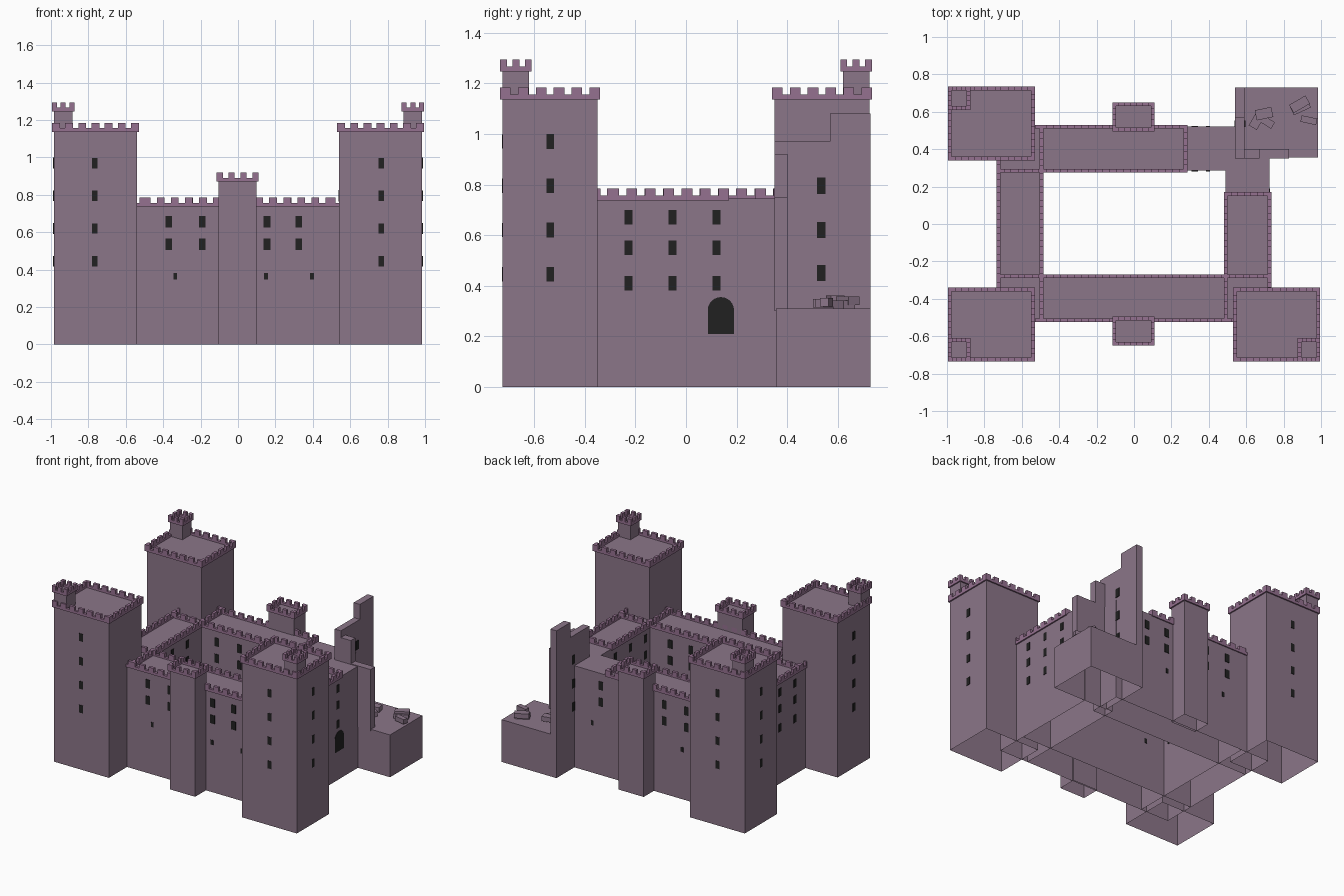
import bpy, bmesh, math
from mathutils import Matrix, Vector

if "Cube" in bpy.data.objects:
    bpy.data.objects.remove(bpy.data.objects["Cube"], do_unlink=True)


def material(name, rgb):
    m = bpy.data.materials.new(name)
    m.use_nodes = True
    m.diffuse_color = (*rgb, 1)
    m.node_tree.nodes["Principled BSDF"].inputs["Base Color"].default_value = (*rgb, 1)
    return m


STONE = material("mauve stone", (0.26, 0.18, 0.25))
TRIM = material("plum battlement", (0.30, 0.165, 0.28))
DARK = material("dark opening", (0.015, 0.015, 0.015))


def add_box(bm, x0, x1, y0, y1, z0, z1, open_base=False, spin=0):
    size = Matrix.Diagonal((x1 - x0, y1 - y0, z1 - z0, 1))
    place = Matrix.Translation(((x0 + x1) / 2, (y0 + y1) / 2, (z0 + z1) / 2))
    turn = Matrix.Rotation(math.radians(spin), 4, 'Z')
    verts = bmesh.ops.create_cube(bm, size=1, matrix=place @ turn @ size)["verts"]
    if open_base:
        faces = {f for v in verts for f in v.link_faces}
        low = [f for f in faces if f.normal.z < -0.5 or f.calc_center_median().z < z0 + 1e-4]
        bmesh.ops.delete(bm, geom=low, context='FACES_ONLY')


def finish(bm, name, mat):
    mesh = bpy.data.meshes.new(name)
    bm.to_mesh(mesh)
    bm.free()
    mesh.materials.append(mat)
    obj = bpy.data.objects.new(name, mesh)
    bpy.context.collection.objects.link(obj)
    return obj


def block(name, x0, x1, y0, y1, z0, z1, open_base=True):
    bm = bmesh.new()
    add_box(bm, x0, x1, y0, y1, z0, z1, open_base)
    finish(bm, name, STONE)


def battlement(name, x0, x1, y0, y1, z, pitch=0.075, out=0.01, thick=0.02):
    """Overhanging ring wall with evenly spaced merlons, one on each corner."""
    x0, x1, y0, y1 = x0 - out, x1 + out, y0 - out, y1 + out
    bm = bmesh.new()
    band, top, width = z + 0.016, z + 0.044, pitch * 0.56
    for a in (y0, y1 - thick):
        add_box(bm, x0, x1, a, a + thick, z - 0.004, band)
        n = round((x1 - x0 - width) / pitch)
        for i in range(n + 1):
            s = x0 + (x1 - x0 - width) * i / n
            add_box(bm, s, s + width, a, a + thick, band, top)
    for a in (x0, x1 - thick):
        add_box(bm, a, a + thick, y0 + thick, y1 - thick, z - 0.004, band)
        n = round((y1 - y0 - width) / pitch)
        for i in range(n + 1):
            s = y0 + (y1 - y0 - width) * i / n
            add_box(bm, a, a + thick, s, s + width, band, top)
    finish(bm, name, TRIM)


def windows(name, axis, wall, across, heights, w, h):
    """Thin dark plates on a wall at x=wall or y=wall."""
    bm = bmesh.new()
    for c in across:
        for z in heights:
            u, t = (c - w / 2, c + w / 2), (wall - 0.003, wall + 0.003)
            xy = (*t, *u) if axis == 'x' else (*u, *t)
            add_box(bm, *xy, z - h / 2, z + h / 2)
    finish(bm, name, DARK)


# Corner towers with their lookout turrets
TOWER_ROWS = (0.445, 0.62, 0.795, 0.97)
for label, sx, sy in (("front_left", 1, -1), ("front_right", -1, -1), ("back_right", -1, 1)):
    xs = sorted((sx * 0.54, sx * 0.985))
    ys = sorted((sy * 0.35, sy * 0.725))
    block(label + "_tower", *xs, *ys, 0, 1.14)
    battlement(label + "_tower_battlement", *xs, *ys, 1.14)
    tx = sorted((sx * 0.885, sx * 0.985))
    ty = sorted((sy * 0.62, sy * 0.725))
    block(label + "_turret", *tx, *ty, 1.13, 1.25)
    battlement(label + "_turret_battlement", *tx, *ty, 1.25, pitch=0.048)
    windows(label + "_tower_end_windows", 'y', sy * 0.725, [sx * 0.765], TOWER_ROWS, 0.03, 0.056)
    windows(label + "_tower_side_windows", 'x', sx * 0.985, [sy * 0.537], TOWER_ROWS, 0.03, 0.058)

# Four wings around the open courtyard: block, then the stretch carrying battlements
WING = 0.745
block("front_wing", -0.725, 0.725, -0.515, -0.28, 0, WING)
battlement("front_wing_battlement", -0.725, 0.725, -0.515, -0.28, WING - 0.004)
block("back_wing", -0.725, 0.592, 0.285, 0.522, 0, WING)
battlement("back_wing_battlement", -0.725, 0.275, 0.285, 0.52, WING - 0.004)
block("right_wing", -0.725, -0.495, -0.515, 0.52, 0, WING)
battlement("right_wing_battlement", -0.725, -0.495, -0.515, 0.52, WING - 0.004)
block("left_wing", 0.49, 0.725, -0.515, 0.36, 0, WING)
battlement("left_wing_battlement", 0.49, 0.725, -0.515, 0.16, WING - 0.004)

# Wing windows, on the outer and courtyard faces
for label, sy, walls in (("front", -1, (-0.515, -0.28)), ("back", 1, (0.522, 0.285))):
    for side, wall in zip(("outer", "court"), walls):
        windows(f"{label}_wing_{side}_windows", 'y', wall,
                (-0.37, -0.19, 0.155, 0.325), (0.535, 0.655), 0.035, 0.062)
        windows(f"{label}_wing_{side}_slits", 'y', wall, (-0.335, 0.15, 0.395), (0.365,), 0.02, 0.034)
for label, walls in (("left", (0.725, 0.49)), ("right", (-0.725, -0.495))):
    for side, wall in zip(("outer", "court"), walls):
        windows(f"{label}_wing_{side}_windows", 'x', wall,
                (-0.227, -0.053, 0.12), (0.41, 0.55, 0.67), 0.031, 0.057)

# Middle turrets on the front and back
for label, sy in (("front", -1), ("back", 1)):
    ys = sorted((sy * 0.505, sy * 0.64))
    block(label + "_middle_turret", -0.105, 0.1, *ys, 0, 0.875)
    battlement(label + "_middle_turret_battlement", -0.105, 0.1, *ys, 0.875, pitch=0.06)

# Arched door on the left wing
bm = bmesh.new()
radius, spring = 0.052, 0.303
outline = [(-radius, 0.21), (radius, 0.21)]
outline += [(radius * math.cos(math.pi * i / 12), spring + radius * math.sin(math.pi * i / 12))
            for i in range(13)]
door = bm.faces.new([bm.verts.new((0.722, 0.138 + u, z)) for u, z in outline])
grown = bmesh.ops.extrude_face_region(bm, geom=[door])["geom"]
bmesh.ops.translate(bm, verts=[v for v in grown if isinstance(v, bmesh.types.BMVert)],
                    vec=Vector((0.006, 0, 0)))
bmesh.ops.recalc_face_normals(bm, faces=bm.faces)
finish(bm, "arched_door", DARK)

# Ruined back left tower: stump and two broken walls
block("ruined_tower_base", 0.54, 0.985, 0.355, 0.73, 0, 0.31)
bm = bmesh.new()
add_box(bm, 0.54, 0.59, 0.35, 0.57, 0.3, 0.97)
add_box(bm, 0.54, 0.59, 0.57, 0.73, 0.3, 1.08)
finish(bm, "ruined_side_wall", STONE)
bm = bmesh.new()
add_box(bm, 0.59, 0.67, 0.35, 0.402, 0.3, 0.92)
add_box(bm, 0.67, 0.83, 0.35, 0.402, 0.3, 0.75)
finish(bm, "ruined_front_wall", STONE)
for side, wall in (("outer", 0.54), ("inner", 0.592)):
    windows(f"ruined_wall_{side}_windows", 'x', wall, (0.535,), (0.45, 0.62, 0.795), 0.035, 0.064)

# Fallen stones on the stump
bm = bmesh.new()
for x, y, z, length, depth, spin in (
        (0.695, 0.59, 0.345, 0.09, 0.055, 12), (0.705, 0.55, 0.33, 0.09, 0.04, -32),
        (0.655, 0.55, 0.33, 0.08, 0.05, 60), (0.885, 0.64, 0.34, 0.10, 0.05, 30),
        (0.89, 0.625, 0.325, 0.10, 0.05, 25), (0.935, 0.555, 0.335, 0.085, 0.035, -12)):
    add_box(bm, x - length / 2, x + length / 2, y - depth / 2, y + depth / 2,
            z - 0.017, z + 0.017, spin=spin)
finish(bm, "fallen_stones", STONE)
